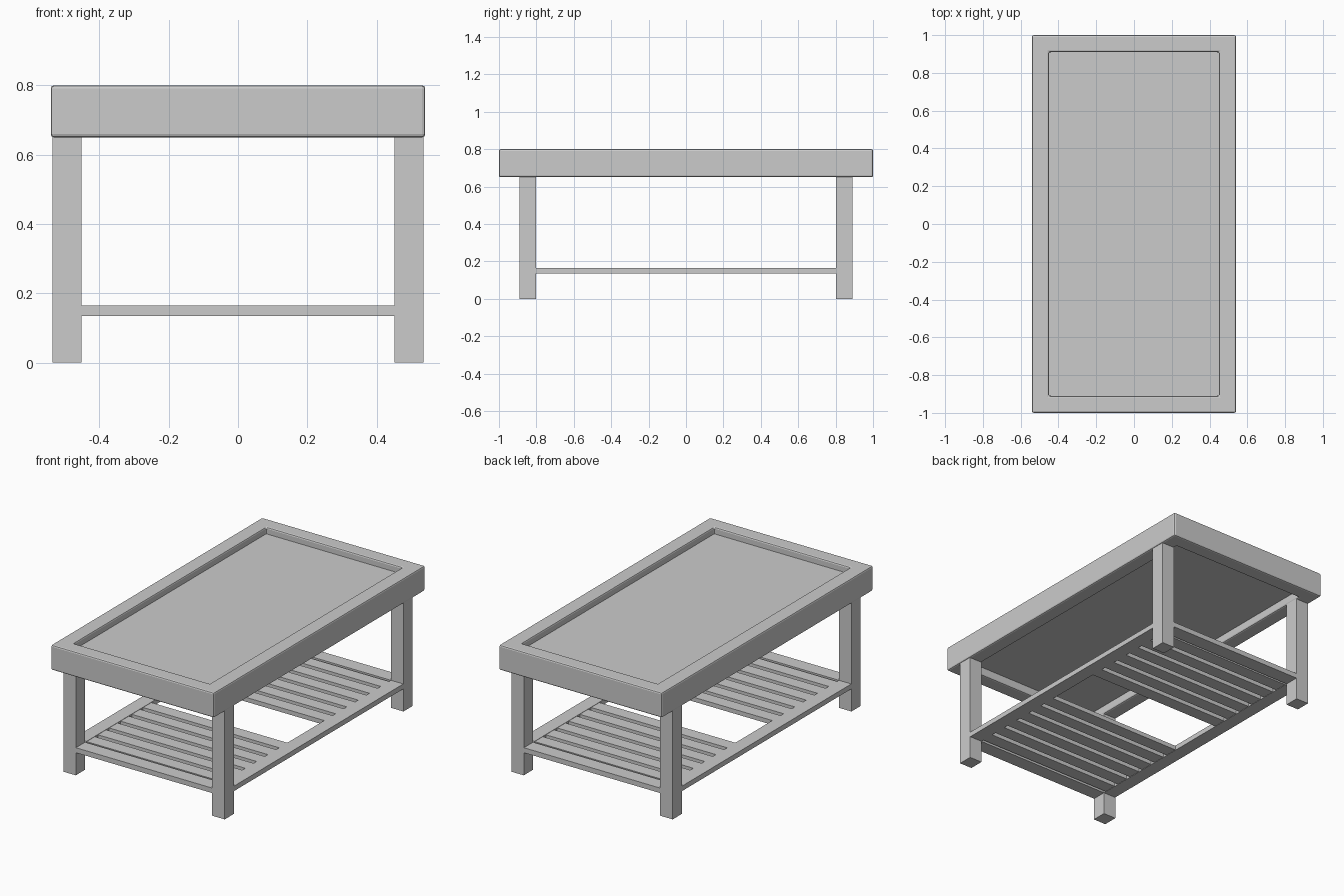
import bpy, bmesh

if "Cube" in bpy.data.objects:
    bpy.data.objects.remove(bpy.data.objects["Cube"])


def finish(bm, name):
    bmesh.ops.recalc_face_normals(bm, faces=bm.faces)
    me = bpy.data.meshes.new(name)
    bm.to_mesh(me)
    bm.free()
    ob = bpy.data.objects.new(name, me)
    bpy.context.collection.objects.link(ob)
    return ob


def box(name, x0, x1, y0, y1, z0, z1):
    bm = bmesh.new()
    bmesh.ops.create_cube(bm, size=1)
    for v in bm.verts:
        v.co = ((x0 + x1) / 2 + v.co.x * (x1 - x0),
                (y0 + y1) / 2 + v.co.y * (y1 - y0),
                (z0 + z1) / 2 + v.co.z * (z1 - z0))
    return finish(bm, name)


def frame(name, outer, inner, z0, z1, bevel=0.0):
    """Rectangular ring with an open middle."""
    bm = bmesh.new()
    rings = []
    for (hx, hy), z in ((outer, z0), (outer, z1), (inner, z1), (inner, z0)):
        rings.append([bm.verts.new((sx * hx, sy * hy, z))
                      for sx, sy in ((-1, -1), (1, -1), (1, 1), (-1, 1))])
    for i in range(4):
        a, b = rings[i], rings[(i + 1) % 4]
        for j in range(4):
            k = (j + 1) % 4
            bm.faces.new((a[j], a[k], b[k], b[j]))
    ob = finish(bm, name)
    if bevel:
        mod = ob.modifiers.new("bevel", 'BEVEL')
        mod.width = bevel
        mod.segments = 2
        mod.limit_method = 'ANGLE'
    return ob


# Table top: rim and recessed panel
frame("top_rim", (0.54, 1.0), (0.45, 0.91), 0.65, 0.80, 0.009)
box("top_panel", -0.455, 0.455, -0.915, 0.915, 0.70, 0.76)

# Legs
for sx, side in ((-1, "left"), (1, "right")):
    for sy, end in ((-1, "front"), (1, "back")):
        xs = sorted((sx * 0.452, sx * 0.535))
        ys = sorted((sy * 0.802, sy * 0.89))
        box(f"{end}_{side}_leg", *xs, *ys, 0, 0.66)

# Lower shelf frame, flush with the legs
frame("shelf_frame", (0.534, 0.889), (0.452, 0.802), 0.135, 0.165)

# Shelf slats in two groups with an open middle
pitch, width, count = 0.107, 0.078, 6
for sy, end in ((-1, "front"), (1, "back")):
    for i in range(count):
        c = sy * (0.802 - pitch * (i + 0.5))
        box(f"{end}_slat_{i + 1}", -0.455, 0.455,
            c - width / 2, c + width / 2, 0.137, 0.163)
